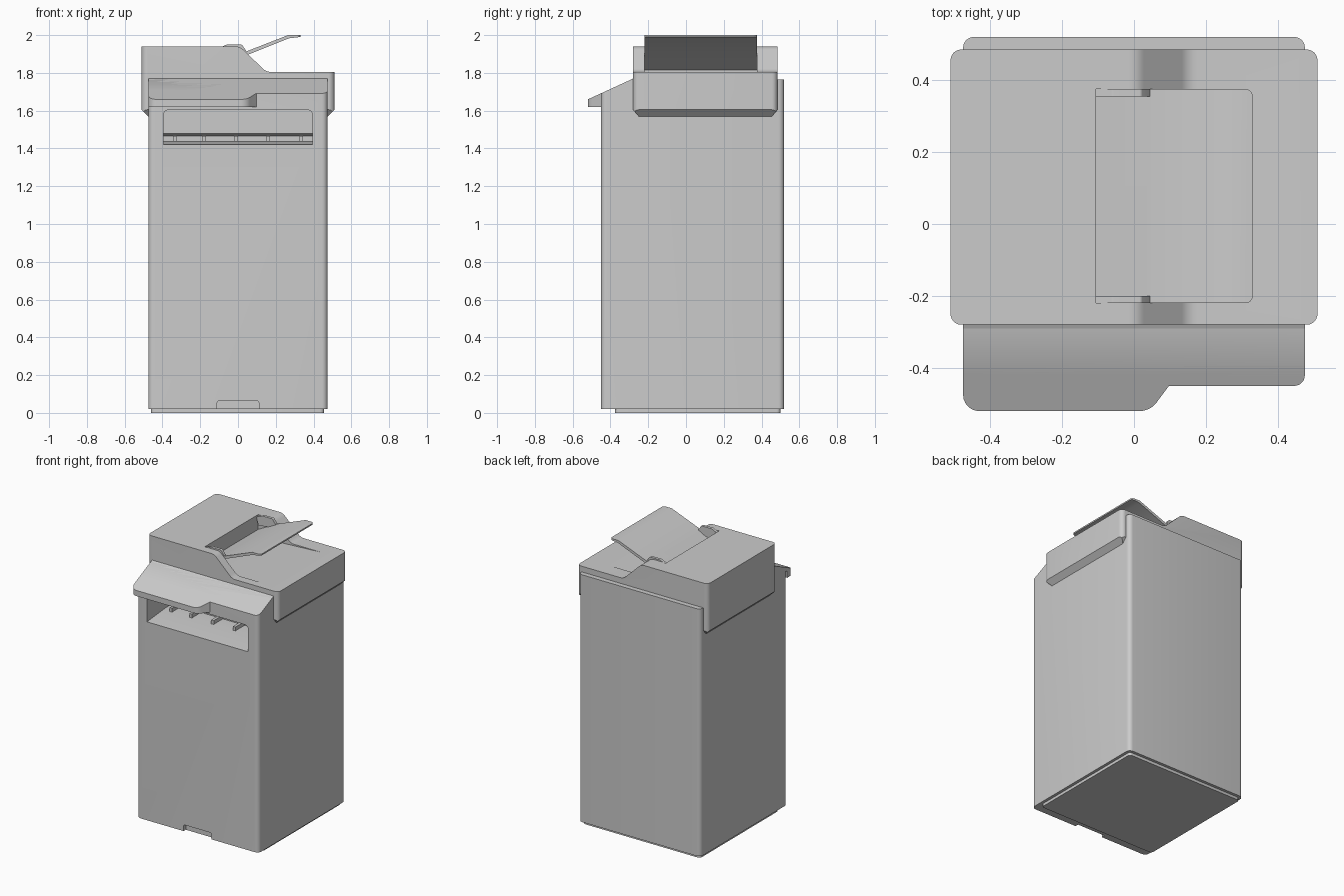
import bpy, bmesh, math
from mathutils import Vector

cube = bpy.data.objects.get("Cube")
if cube:
    bpy.data.objects.remove(cube, do_unlink=True)

grey = bpy.data.materials.new("office grey")
grey.use_nodes = True
TONE = (0.6, 0.6, 0.6, 1)
grey.diffuse_color = TONE
grey.node_tree.nodes["Principled BSDF"].inputs["Base Color"].default_value = TONE


def rounded(points, steps=6):
    """Outline from (u, v, radius) corners; radius 0 keeps the corner sharp."""
    out = []
    for i, (u, v, r) in enumerate(points):
        p = Vector((u, v))
        if not r:
            out.append(p)
            continue
        a = (Vector(points[i - 1][:2]) - p).normalized()
        b = (Vector(points[(i + 1) % len(points)][:2]) - p).normalized()
        half = a.angle(b) / 2
        centre = p + (a + b).normalized() * (r / math.sin(half))
        start = p + a * (r / math.tan(half)) - centre
        end = p + b * (r / math.tan(half)) - centre
        sweep = start.angle_signed(end)
        for k in range(steps + 1):
            t = -sweep * k / steps
            c, s = math.cos(t), math.sin(t)
            out.append(centre + Vector((start.x * c - start.y * s,
                                        start.x * s + start.y * c)))
    return out


def rect(u0, u1, v0, v1, r=0.0):
    return [(u0, v0, r), (u1, v0, r), (u1, v1, r), (u0, v1, r)]


def prism(name, corners, axis, lo, hi):
    """Extrude an outline along an axis; the outline uses the other two in order."""
    place = {"x": lambda u, v, w: (w, u, v),
             "y": lambda u, v, w: (u, w, v),
             "z": lambda u, v, w: (u, v, w)}[axis]
    bm = bmesh.new()
    face = bm.faces.new([bm.verts.new(place(p.x, p.y, lo)) for p in rounded(corners)])
    grown = bmesh.ops.extrude_face_region(bm, geom=[face])
    shift = Vector(place(0, 0, hi - lo))
    moved = [g for g in grown["geom"] if isinstance(g, bmesh.types.BMVert)]
    bmesh.ops.translate(bm, verts=moved, vec=shift)
    bmesh.ops.recalc_face_normals(bm, faces=bm.faces)
    mesh = bpy.data.meshes.new(name)
    bm.to_mesh(mesh)
    bm.free()
    mesh.materials.append(grey)
    obj = bpy.data.objects.new(name, mesh)
    bpy.context.collection.objects.link(obj)
    return obj


def combine(obj, tool, operation="DIFFERENCE"):
    mod = obj.modifiers.new("shape", "BOOLEAN")
    mod.operation, mod.object, mod.solver = operation, tool, "EXACT"
    bpy.context.view_layer.objects.active = obj
    bpy.ops.object.modifier_apply(modifier=mod.name)
    bpy.data.objects.remove(tool, do_unlink=True)


def slope_top(obj):
    """Slice off everything above the slanted control surface."""
    bm = bmesh.new()
    bm.from_mesh(obj.data)
    cut = bmesh.ops.bisect_plane(bm, geom=bm.verts[:] + bm.edges[:] + bm.faces[:],
                                 plane_co=(0, -0.28, 1.77), plane_no=(0, -0.46, 1),
                                 clear_outer=True)
    edges = [e for e in cut["geom_cut"] if isinstance(e, bmesh.types.BMEdge)]
    bmesh.ops.holes_fill(bm, edges=edges)
    bmesh.ops.recalc_face_normals(bm, faces=bm.faces)
    bm.to_mesh(obj.data)
    bm.free()


# Cabinet with slanted front top, paper slot and bottom notch
body = prism("cabinet", rect(-0.475, 0.475, -0.45, 0.52, 0.03), "z", 0.02, 1.765)
slope_top(body)
slot = [(-0.395, 1.42, 0), (0.395, 1.42, 0), (0.395, 1.605, 0.03), (-0.395, 1.605, 0.03)]
combine(body, prism("slot_cutter", slot, "y", -0.6, -0.17))
notch = [(-0.11, 0, 0), (0.11, 0, 0), (0.11, 0.065, 0.012), (-0.11, 0.065, 0.012)]
combine(body, prism("notch_cutter", notch, "y", -0.6, -0.425))
prism("base_plate", rect(-0.46, 0.455, -0.375, 0.5, 0.02), "z", 0, 0.03)

# Inside of the paper slot
prism("slot_floor", [(-0.445, 1.421, 0), (-0.165, 1.415, 0), (-0.165, 1.44, 0),
                     (-0.25, 1.44, 0)], "x", -0.395, 0.395)
prism("slot_back", [(-0.2, 1.61, 0), (-0.2, 1.48, 0), (-0.165, 1.465, 0),
                    (-0.165, 1.61, 0)], "x", -0.396, 0.396)
for x in (-0.335, -0.18, -0.01, 0.16, 0.335):
    prism("slot_rib", rect(-0.27, -0.165, 1.425, 1.466), "x", x - 0.01, x + 0.01)

# Control panel with the forward bulge on one side
panel = prism("control_panel", [(-0.475, -0.25, 0), (-0.475, -0.52, 0.045),
                                (0.045, -0.52, 0.06), (0.1, -0.446, 0.012),
                                (0.475, -0.446, 0.04), (0.475, -0.25, 0)],
              "z", 1.62, 1.8)
slope_top(panel)
# Keep the paper slot clear below the panel
combine(panel, prism("panel_cutter", rect(-0.6, 0.6, -0.449, -0.1), "z", 1.5, 1.67))

# Scanner lid: stepped side profile trimmed by a rounded plan outline
lid = prism("scanner_lid", [(-0.475, 1.57, 0), (0.475, 1.57, 0), (0.51, 1.605, 0),
                            (0.51, 1.805, 0), (0.15, 1.805, 0.06), (0.01, 1.94, 0.06),
                            (-0.51, 1.94, 0), (-0.51, 1.605, 0)], "y", -0.28, 0.485)
combine(lid, prism("lid_plan", rect(-0.51, 0.51, -0.28, 0.485, 0.03), "z", 1, 3),
        "INTERSECT")
combine(lid, prism("lid_ends", [(-0.25, 1.57, 0), (0.455, 1.57, 0), (0.485, 1.605, 0),
                                (0.485, 2, 0), (-0.28, 2, 0), (-0.28, 1.605, 0)],
                   "x", -1, 1), "INTERSECT")
combine(lid, prism("feeder_recess", [(-0.105, 1.78, 0), (0.385, 1.805, 0), (0.385, 2.1, 0),
                                     (-0.105, 2.1, 0)], "y", -0.22, 0.375))
# The lid skirt hangs outside the cabinet, leaving the paper slot open
combine(lid, prism("lid_hollow", rect(-0.474, 0.474, -0.5, 0.6), "z", 1.5, 1.72))

# Feeder tray rising out of the recess
tray = prism("feeder_tray", [(-0.105, 1.835, 0), (-0.105, 1.815, 0), (0.05, 1.895, 0),
                             (0.27, 1.983, 0), (0.33, 1.99, 0), (0.33, 2.0, 0),
                             (0.265, 2.0, 0), (0.04, 1.912, 0)], "y", -0.22, 0.375)
combine(tray, prism("tray_plan", [(-0.2, -0.22, 0), (0.33, -0.22, 0.02),
                                  (0.33, 0.375, 0.02), (-0.2, 0.375, 0)],
                    "z", 1, 3), "INTERSECT")

# Hinge arms at both sides of the tray
for y in (-0.22, 0.355):
    prism("tray_hinge", [(-0.105, 1.93, 0), (-0.09, 1.875, 0), (0.035, 1.89, 0),
                         (0.045, 1.915, 0.006), (0.02, 1.95, 0.01), (-0.06, 1.95, 0.02)],
          "y", y, y + 0.02)

# Smooth the rounded corners, keep the edges sharp
for obj in bpy.context.collection.objects:
    obj.select_set(obj.type == "MESH")
    if obj.type == "MESH":
        bpy.context.view_layer.objects.active = obj
bpy.ops.object.shade_smooth_by_angle(angle=math.radians(30))
